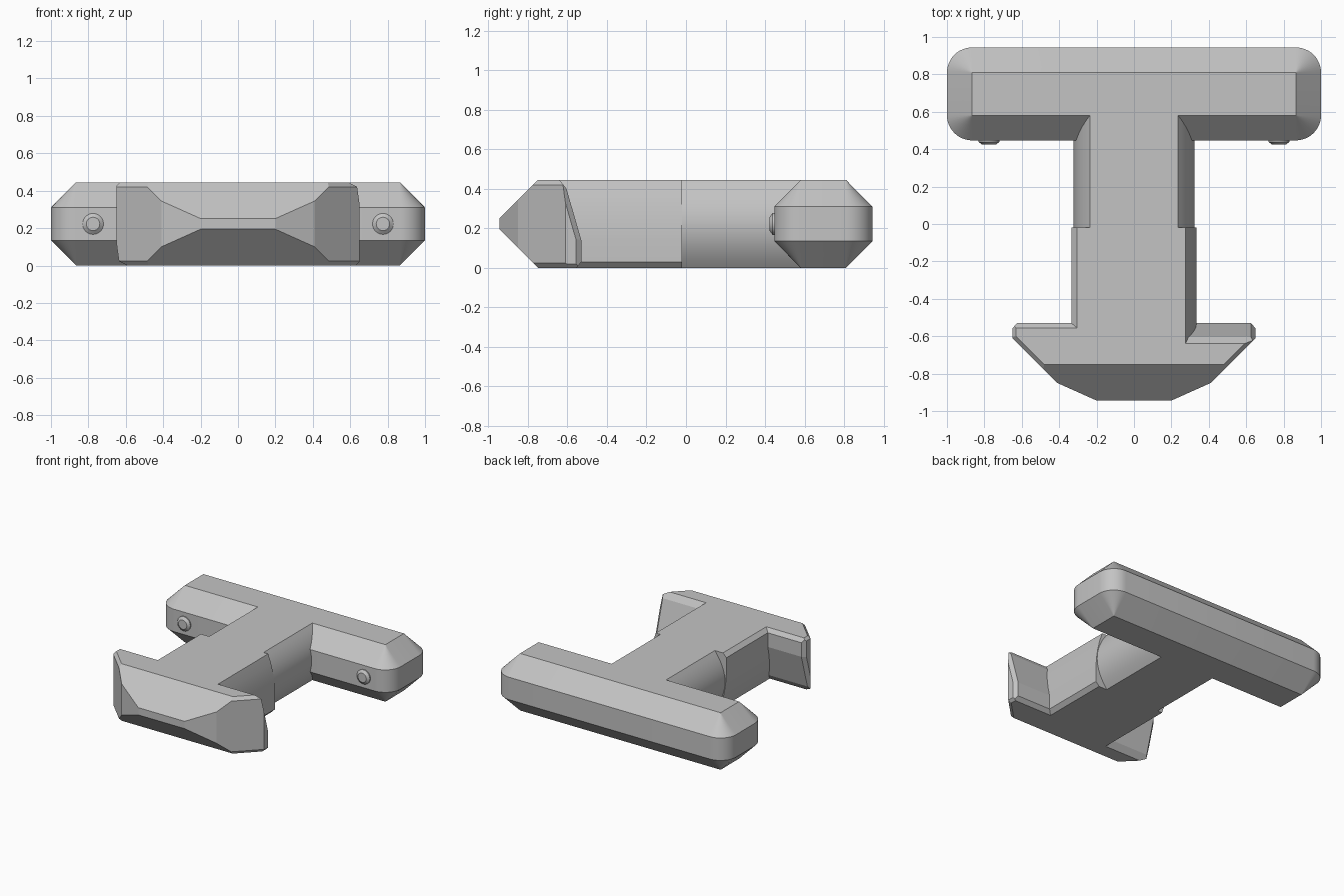
import bpy, bmesh, math
from mathutils import Vector, Matrix

cube = bpy.data.objects.get("Cube")
if cube:
    bpy.data.objects.remove(cube, do_unlink=True)

H = 0.445
grey = bpy.data.materials.new("plain_grey")
grey.use_nodes = True
COLOUR = (0.55, 0.55, 0.55, 1)
grey.diffuse_color = COLOUR
grey.node_tree.nodes["Principled BSDF"].inputs["Base Color"].default_value = COLOUR


def finish(bm, name, angle=25):
    bmesh.ops.remove_doubles(bm, verts=bm.verts, dist=1e-5)
    bmesh.ops.recalc_face_normals(bm, faces=bm.faces)
    # drop hidden faces on the centre plane
    inner = [f for f in bm.faces if all(abs(v.co.x) < 1e-4 for v in f.verts)]
    bmesh.ops.delete(bm, geom=inner, context='FACES')
    mesh = bpy.data.meshes.new(name)
    bm.to_mesh(mesh)
    bm.free()
    mesh.materials.append(grey)
    ob = bpy.data.objects.new(name, mesh)
    bpy.context.collection.objects.link(ob)
    bpy.ops.object.select_all(action='DESELECT')
    ob.select_set(True)
    bpy.context.view_layer.objects.active = ob
    bpy.ops.object.shade_smooth_by_angle(angle=math.radians(angle))
    return ob


def loft(rings):
    """Closed solid through rings of equal point count."""
    bm = bmesh.new()
    rows = [[bm.verts.new(p) for p in ring] for ring in rings]
    n = len(rows[0])
    for a, b in zip(rows, rows[1:]):
        for i in range(n):
            j = (i + 1) % n
            bm.faces.new((a[i], a[j], b[j], b[i]))
    bm.faces.new(rows[0])
    bm.faces.new(rows[-1])
    return bm


def extrude_y(profile, y0, y1):
    return loft([[(x, y, z) for x, z in profile] for y in (y0, y1)])


def turned_copy(ob, name):
    """Copy turned half a revolution about the long axis."""
    other = ob.copy()
    other.data = ob.data.copy()
    other.name = name
    other.data.transform(Matrix.Translation((0, 0, H)) @ Matrix.Rotation(math.pi, 4, 'Y'))
    bpy.context.collection.objects.link(other)


# Crossbar: rounded plan, chamfered to a sharp rectangle above and below
C = 0.135
Y0, Y1 = 0.447, 0.944


def bar_ring(r, z):
    pts = []
    corners = [(1 - C, Y1 - C), (C - 1, Y1 - C), (C - 1, Y0 + C), (1 - C, Y0 + C)]
    for k, (cx, cy) in enumerate(corners):
        for i in range(13):
            a = math.pi / 2 * (k + i / 12)
            pts.append((cx + r * math.cos(a), cy + r * math.sin(a), z))
    return pts


bar = loft([bar_ring(r, z) for r, z in ((1e-3, 0), (C, C), (C, H - C), (1e-3, H))])
finish(bar, "crossbar")

# Rear stem with bulging sides
arc = [(0.235 + 0.088 * math.sqrt(max(0, 1 - t * t)) if abs(t) < 0.5 else
        0.235 + 0.088 * (1 - t * t) * 1.155, H / 2 * (1 + t))
       for t in [i / 8 - 1 for i in range(17)]]
arc = [(0.235 + 0.088 * (1 - (2 * z / H - 1) ** 2), z) for x, z in arc]
finish(extrude_y(arc + [(-x, z) for x, z in reversed(arc)], -0.03, 0.585), "rear_stem")

# Front stem, built as a half and turned over for the other side
half = [(0, 0), (0.305, 0), (0.335, 0.03), (0.335, 0.14), (0.33, 0.22),
        (0.318, 0.3), (0.3, 0.375), (0.275, H), (0, H)]
stem = finish(extrude_y(half, -0.645, -0.02), "front_stem_left")
turned_copy(stem, "front_stem_right")

# Hooked head half: a block trimmed by planes (point, outward normal)
head = loft([[(0, -0.944, z), (0.65, -0.944, z), (0.65, -0.53, z), (0, -0.53, z)]
             for z in (0, H)])
cuts = [
    ((0.65, -0.61, 0), (1, -1, 0)),               # swept side
    ((0.41, -0.85, 0), (0.094, -0.21, 0)),        # blunt nose side
    ((0, -0.64, H), (0, 0.045, 0.035)),           # hook lip
    ((0, -0.53, 0.14), (0, 0.26, 0.075)),         # hook slope
    ((0, -0.555, 0), (0, 0.03, -0.025)),          # hook lower edge
    ((0.625, -0.53, 0.14), (1, 0.96, 0.277)),     # hook tip edge
    ((0.625, -0.53, 0), (1, 0.9, 0)),
]
for z, s in ((0, -1), (H, 1)):
    cuts += [((0, -0.75, z), (0, -1, s)),         # nose wedge
             ((0.48, -0.75, z), (1, -1, 1.2 * s)),  # swept edge chamfer
             ((0.63, 0, z), (1, 0, s))]           # tip chamfer
for co, no in cuts:
    geom = head.verts[:] + head.edges[:] + head.faces[:]
    res = bmesh.ops.bisect_plane(head, geom=geom, dist=1e-5, plane_co=co,
                                 plane_no=Vector(no).normalized(), clear_outer=True)
    rim = [e for e in head.edges if e.is_boundary]
    if rim:
        bmesh.ops.holes_fill(head, edges=rim, sides=0)
head_ob = finish(head, "hook_head_left", 10)
turned_copy(head_ob, "hook_head_right")

# Small round pins on the front of the crossbar
for side, name in ((1, "pin_left"), (-1, "pin_right")):
    rings = [[(side * 0.775 + r * math.cos(a), y, H / 2 + r * math.sin(a))
              for a in [math.tau * i / 24 for i in range(24)]]
             for r, y in ((0.056, 0.46), (0.056, 0.439), (0.036, 0.424))]
    finish(loft(rings), name)
